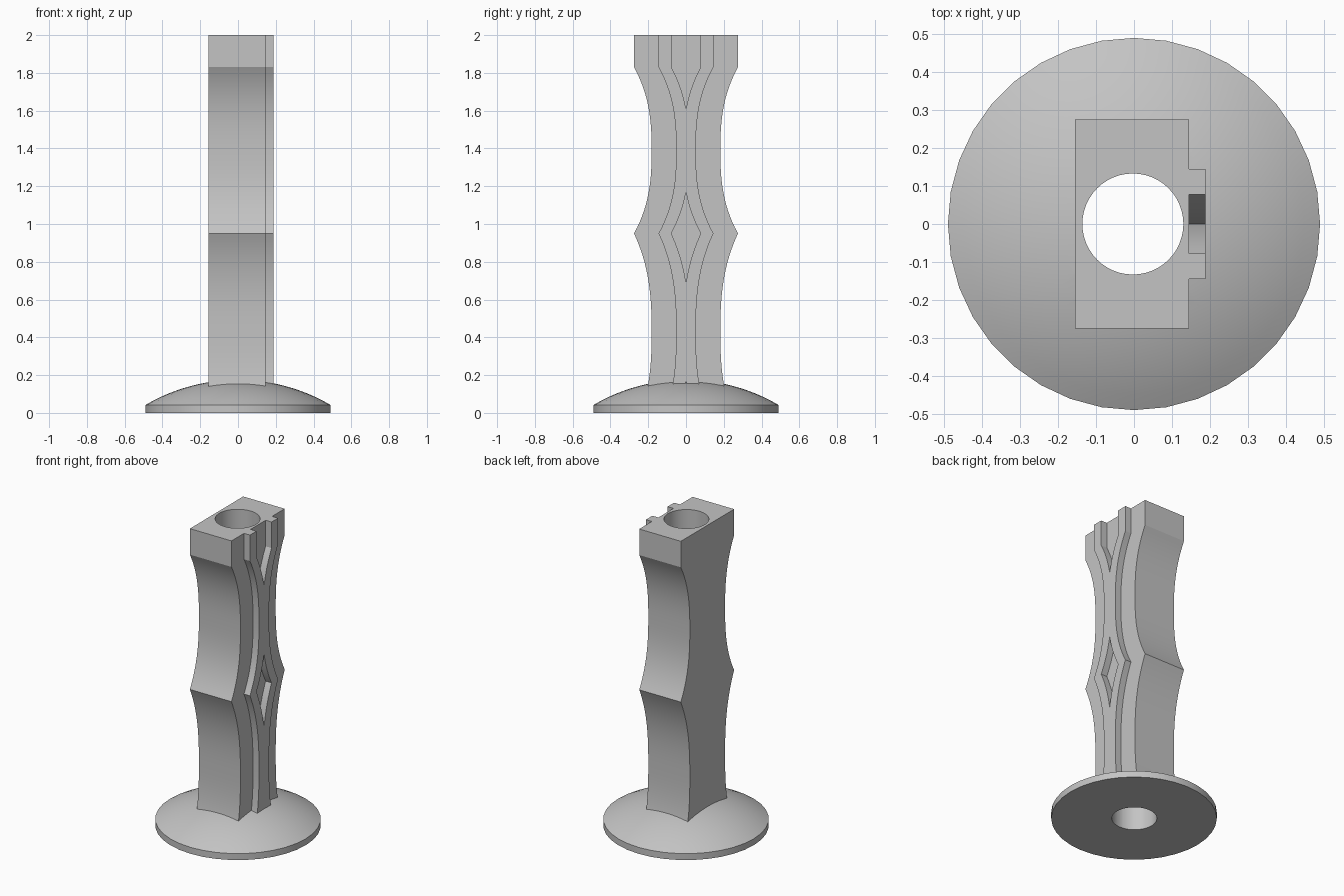
import bpy
import bmesh
from math import radians, sqrt

cube = bpy.data.objects.get("Cube")
if cube:
    bpy.data.objects.remove(cube, do_unlink=True)

grey = bpy.data.materials.new("plain grey")
grey.use_nodes = True
colour = (0.55, 0.55, 0.55, 1)
grey.diffuse_color = colour
grey.node_tree.nodes["Principled BSDF"].inputs["Base Color"].default_value = colour


def add_object(name, bm):
    bmesh.ops.recalc_face_normals(bm, faces=bm.faces)
    mesh = bpy.data.meshes.new(name)
    bm.to_mesh(mesh)
    bm.free()
    mesh.materials.append(grey)
    obj = bpy.data.objects.new(name, mesh)
    bpy.context.collection.objects.link(obj)
    return obj


def scoop(z):
    """How far the sides are hollowed in at a height: two concave bays."""
    if z >= 1.83:
        return 0
    centre, half = (1.39, 0.44) if z > 0.95 else (0.43, 0.52)
    return 0.093 * (1 - (abs(z - centre) / half) ** 2.6)


def prism(name, width, x0, x1, low, high):
    """Outline symmetric in y, scooped along its height, extruded along x."""
    heights = [low + (high - low) * i / 24 for i in range(25)]
    heights = sorted(set(heights + [z for z in (0.95, 1.83) if low < z < high]))
    if high - low > 1:
        extra = [0.95 + 0.88 * i / 28 for i in range(29)]
        extra += [low + (0.95 - low) * i / 28 for i in range(28)]
        heights = sorted(set(extra + [high]))
    side = [(max(width - scoop(z), 0), z) for z in heights]
    outline = side + [(-y, z) for y, z in reversed(side)]
    bm = bmesh.new()
    face = bm.faces.new([bm.verts.new((x0, y, z)) for y, z in outline])
    moved = bmesh.ops.extrude_face_region(bm, geom=[face])["geom"]
    bmesh.ops.translate(bm, vec=(x1 - x0, 0, 0),
                        verts=[v for v in moved if isinstance(v, bmesh.types.BMVert)])
    bmesh.ops.remove_doubles(bm, verts=bm.verts, dist=0.0005)
    return add_object(name, bm)


def combine(target, tool, operation):
    mod = target.modifiers.new(operation.lower(), "BOOLEAN")
    mod.operation = operation
    mod.solver = "EXACT"
    mod.object = tool
    bpy.context.view_layer.objects.active = target
    bpy.ops.object.modifier_apply(modifier=mod.name)
    bpy.data.objects.remove(tool, do_unlink=True)


# Round foot: short rim under a shallow dome
RADIUS, RIM, PEAK = 0.49, 0.042, 0.175
rise = PEAK - RIM
sphere = (RADIUS ** 2 + rise ** 2) / (2 * rise)
profile = [(0, 0), (RADIUS, 0)]
for i in range(13):
    r = RADIUS * (1 - i / 12)
    profile.append((r, PEAK - sphere + sqrt(sphere ** 2 - r ** 2)))
bm = bmesh.new()
points = [bm.verts.new((r, 0, z)) for r, z in profile]
edges = [bm.edges.new(pair) for pair in zip(points, points[1:])]
bmesh.ops.spin(bm, geom=points + edges, cent=(0, 0, 0), axis=(0, 0, 1),
               angle=radians(360), steps=36, use_duplicate=False)
bmesh.ops.remove_doubles(bm, verts=bm.verts, dist=0.0005)
stand = add_object("pillar_stand", bm)

# Scooped column
column = prism("column", 0.275, -0.155, 0.145, 0.06, 2)

# Raised ribs: a plate with a notch, a diamond and a bottom gap cut out
ribs = prism("ribs", 0.145, 0.135, 0.188, 0.06, 2)
for low, high in ((1.608, 2.02), (0.687, 1.172), (0.04, 0.173)):
    combine(ribs, prism("gap", 0.078, 0.12, 0.2, low, high), "DIFFERENCE")

# Bore through the whole height
bm = bmesh.new()
bmesh.ops.create_cone(bm, cap_ends=True, segments=48, radius1=0.133,
                      radius2=0.133, depth=3)
bmesh.ops.translate(bm, vec=(-0.003, 0, 1), verts=bm.verts)
bore = add_object("bore", bm)

combine(column, ribs, "UNION")
combine(stand, column, "UNION")
combine(stand, bore, "DIFFERENCE")

bpy.ops.object.select_all(action="DESELECT")
stand.select_set(True)
bpy.context.view_layer.objects.active = stand
bpy.ops.object.shade_smooth_by_angle(angle=radians(25))
